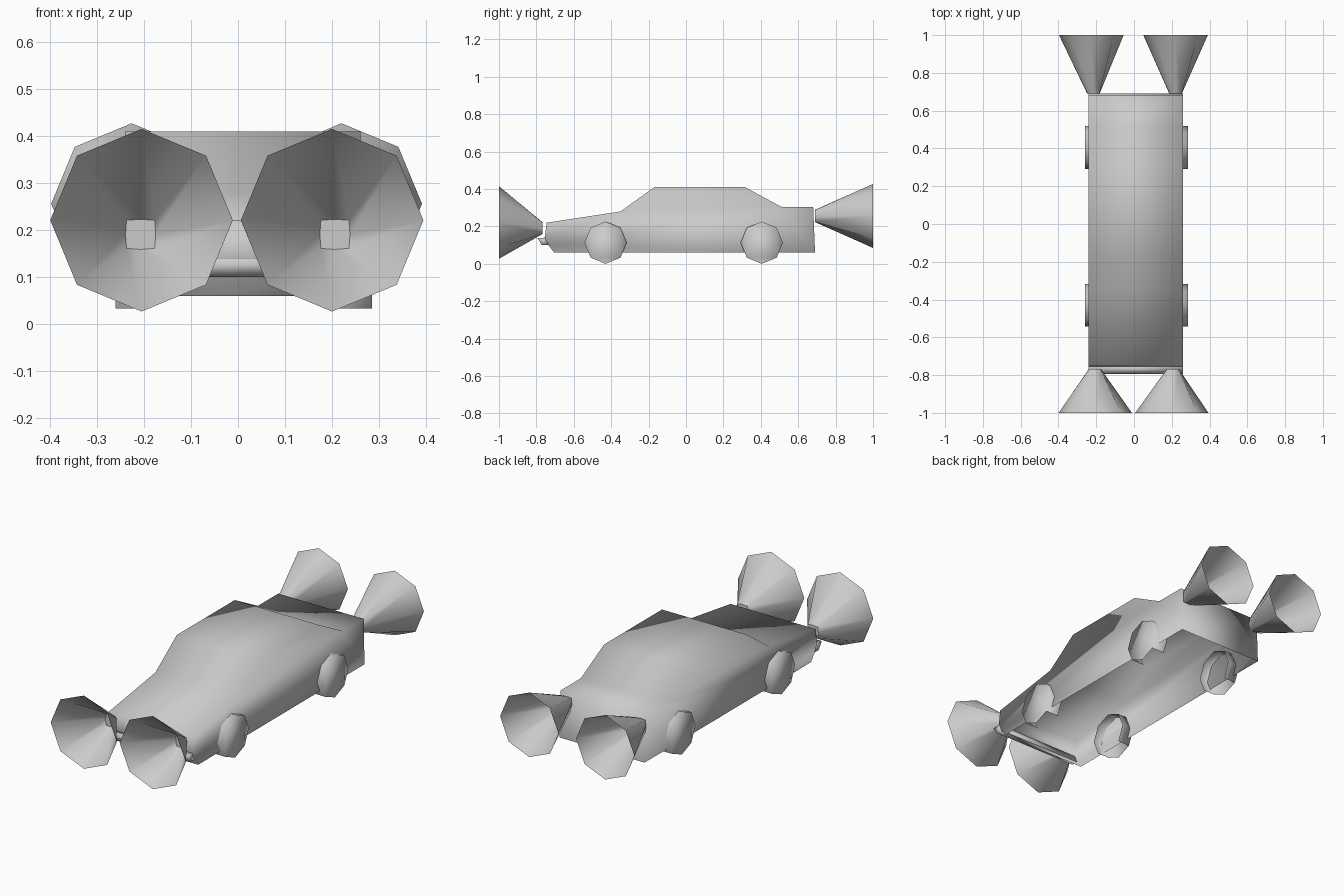
import bpy, bmesh
from math import sin, cos, pi

if "Cube" in bpy.data.objects:
    bpy.data.objects.remove(bpy.data.objects["Cube"])


def finish(name, bm):
    bmesh.ops.recalc_face_normals(bm, faces=bm.faces)
    for f in bm.faces:
        f.smooth = True
    me = bpy.data.meshes.new(name)
    bm.to_mesh(me)
    bm.free()
    ob = bpy.data.objects.new(name, me)
    bpy.context.collection.objects.link(ob)
    return ob


def extrude_profile(name, profile, x0, x1, open_span=None):
    """Sweep a (y, z) profile across x; open_span is the index of an edge left open."""
    bm = bmesh.new()
    a = [bm.verts.new((x0, y, z)) for y, z in profile]
    b = [bm.verts.new((x1, y, z)) for y, z in profile]
    bm.faces.new(a)
    bm.faces.new(b)
    n = len(profile)
    for i in range(n):
        if i != open_span:
            j = (i + 1) % n
            bm.faces.new((a[i], a[j], b[j], b[i]))
    return finish(name, bm)


def octagon(bm, make, radii):
    return [bm.verts.new(make(radii[i % 2] * cos(i * pi / 4), radii[i % 2] * sin(i * pi / 4)))
            for i in range(8)]


def beam(name, small, mouth, radius, size):
    """Octagonal cone, open at the mouth, starting at a squarish lamp."""
    bm = bmesh.new()
    a = octagon(bm, lambda u, v: (small[0] + u, small[1], small[2] + v), (size, size * 1.32))
    b = octagon(bm, lambda u, v: (mouth[0] + u, mouth[1], mouth[2] + v), (radius, radius))
    for i in range(8):
        j = (i + 1) % 8
        bm.faces.new((a[i], a[j], b[j], b[i]))
    finish(name, bm)
    # Lamp glass closing the small end
    bm = bmesh.new()
    bm.faces.new(octagon(bm, lambda u, v: (small[0] + u, small[1], small[2] + v),
                         (size, size * 1.32)))
    finish(name + "_lamp", bm)


def wheel(name, x_out, x_in, y, r=0.113):
    """Outer disc with a rim strip that is missing at the very bottom."""
    bm = bmesh.new()
    a = octagon(bm, lambda u, v: (x_out, y + u, r + v), (r, r))
    b = octagon(bm, lambda u, v: (x_in, y + u, r + v), (r, r))
    bm.faces.new(a)
    for i in range(8):
        if i not in (5, 6):
            j = (i + 1) % 8
            bm.faces.new((a[i], a[j], b[j], b[i]))
    loose = [v for v in bm.verts if not v.link_faces]
    bmesh.ops.delete(bm, geom=loose, context='VERTS')
    finish(name, bm)


# Body shell, open underneath
body = [(-0.705, 0.06), (-0.735, 0.10), (-0.755, 0.14), (-0.745, 0.22), (-0.35, 0.28),
        (-0.17, 0.41), (0.315, 0.41), (0.51, 0.305), (0.68, 0.305), (0.69, 0.06)]
extrude_profile("body", body, -0.24, 0.26, open_span=len(body) - 1)

# Front bumper lip
extrude_profile("front_bumper", [(-0.75, 0.14), (-0.795, 0.138), (-0.77, 0.10), (-0.735, 0.10)],
                -0.24, 0.26)

# Wheels
for end, y in (("front", -0.43), ("rear", 0.405)):
    wheel(end + "_left_wheel", -0.26, -0.19, y)
    wheel(end + "_right_wheel", 0.285, 0.21, y)

# Light cones
for side, fx, fs, rx, rs in (("left", -0.205, -0.207, -0.226, -0.215),
                             ("right", 0.2, 0.206, 0.22, 0.22)):
    beam("front_%s_light_cone" % side, (fs, -0.768, 0.191), (fx, -1.0, 0.221), 0.194, 0.032)
    beam("rear_%s_light_cone" % side, (rs, 0.69, 0.256), (rx, 1.0, 0.256), 0.171, 0.033)
